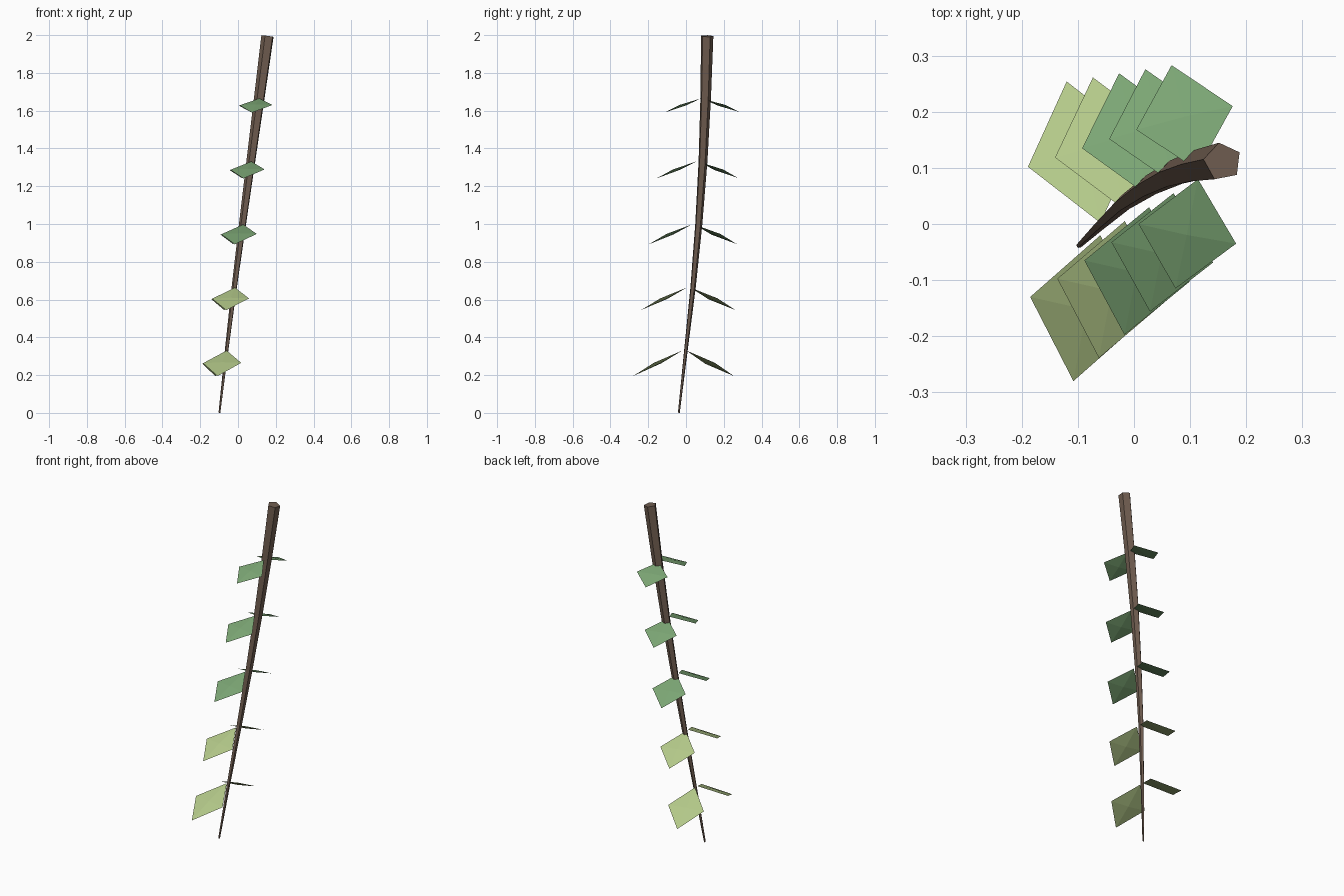
import bpy, bmesh, math
from mathutils import Vector

if "Cube" in bpy.data.objects:
    bpy.data.objects.remove(bpy.data.objects["Cube"])


def material(name, rgb):
    m = bpy.data.materials.new(name)
    m.diffuse_color = (*rgb, 1)
    m.use_nodes = True
    m.node_tree.nodes["Principled BSDF"].inputs["Base Color"].default_value = m.diffuse_color
    return m


bark = material("brown bark", (0.165, 0.112, 0.082))
pale = material("pale green", (0.45, 0.58, 0.25))
green = material("mid green", (0.20, 0.38, 0.175))


def finish(bm, name, mat):
    bmesh.ops.recalc_face_normals(bm, faces=bm.faces[:])
    me = bpy.data.meshes.new(name)
    bm.to_mesh(me)
    bm.free()
    me.materials.append(mat)
    ob = bpy.data.objects.new(name, me)
    bpy.context.collection.objects.link(ob)
    return ob


# Five-sided stem, curving and widening towards the top
path = [Vector(p) for p in (
    (-0.098, -0.038, 0.001), (-0.060, -0.001, 0.33), (-0.019, 0.037, 0.665),
    (0.025, 0.067, 1.0), (0.069, 0.089, 1.33), (0.114, 0.103, 1.665),
    (0.158, 0.111, 1.995))]
bm = bmesh.new()
rings = []
for i, p in enumerate(path):
    t = path[min(i + 1, 6)] - path[max(i - 1, 0)]
    r = 0.005 + 0.0295 * i / 6
    ring = []
    for k in range(5):
        a = math.radians(101 + 72 * k)
        dx, dy = r * math.cos(a), r * math.sin(a)
        dz = -(dx * t.x + dy * t.y) / t.z
        ring.append(bm.verts.new(p + Vector((dx, dy, dz))))
    rings.append(ring)
for lo, hi in zip(rings, rings[1:]):
    for k in range(5):
        n = (k + 1) % 5
        bm.faces.new((lo[k], lo[n], hi[n], hi[k]))
bm.faces.new(rings[0])
bm.faces.new(rings[-1])
finish(bm, "stem", bark)


# Square leaf hung from one corner, slightly thicker in the middle
def leaf(name, corners, mat):
    bm = bmesh.new()
    rim = [bm.verts.new(c) for c in corners]
    mid = sum(corners, Vector()) / 4
    normal = (corners[2] - corners[0]).cross(corners[3] - corners[1]).normalized()
    for s in (0.006, -0.006):
        c = bm.verts.new(mid + normal * s)
        for k in range(4):
            bm.faces.new((rim[k], rim[(k + 1) % 4], c))
    finish(bm, name, mat)


# Lowest and highest leaf on each side: base, right, tip, left corners
rows = {
    "front_leaf": (
        ((-0.060, -0.020, 0.33), (0.017, -0.170, 0.265), (-0.108, -0.280, 0.195), (-0.185, -0.130, 0.263)),
        ((0.114, 0.080, 1.665), (0.182, -0.035, 1.63), (0.074, -0.115, 1.59), (0.008, 0.000, 1.628))),
    "back_leaf": (
        ((-0.060, 0.002, 0.33), (0.010, 0.153, 0.265), (-0.120, 0.254, 0.195), (-0.189, 0.102, 0.26)),
        ((0.113, 0.096, 1.66), (0.176, 0.210, 1.63), (0.067, 0.283, 1.593), (0.004, 0.168, 1.627))),
}
for name, (low, high) in rows.items():
    for i in range(5):
        pts = [Vector(a).lerp(Vector(b), i / 4) for a, b in zip(low, high)]
        leaf(f"{name}_{i + 1}", pts, pale if i < 2 else green)
